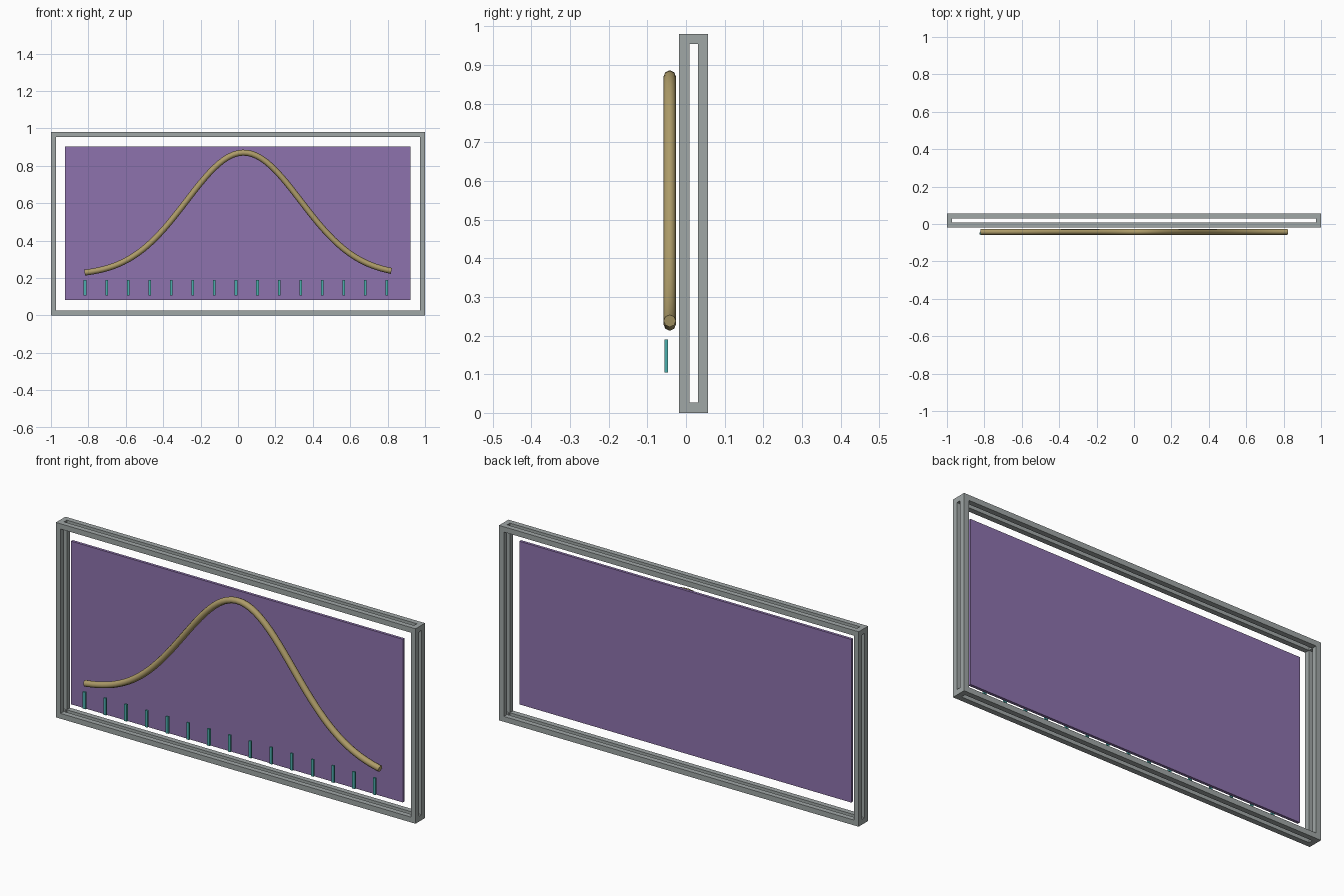
import bpy, bmesh, math
from mathutils import Matrix, Vector

cube = bpy.data.objects.get("Cube")
if cube:
    bpy.data.objects.remove(cube, do_unlink=True)


def material(name, rgb):
    m = bpy.data.materials.new(name)
    m.use_nodes = True
    m.diffuse_color = (*rgb, 1)
    m.node_tree.nodes["Principled BSDF"].inputs["Base Color"].default_value = (*rgb, 1)
    return m


GREY = material("frame grey", (0.35, 0.385, 0.38))
PURPLE = material("panel purple", (0.27, 0.17, 0.42))
GOLD = material("curve gold", (0.42, 0.33, 0.14))
TEAL = material("tick teal", (0.07, 0.42, 0.41))


def boxes(name, mat, bounds):
    """One object made of boxes, each given by its low and high corner."""
    bm = bmesh.new()
    for lo, hi in bounds:
        lo, hi = Vector(lo), Vector(hi)
        place = Matrix.Translation((lo + hi) / 2) @ Matrix.Diagonal((*(hi - lo), 1))
        bmesh.ops.create_cube(bm, size=1, matrix=place)
    mesh = bpy.data.meshes.new(name)
    bm.to_mesh(mesh)
    bm.free()
    mesh.materials.append(mat)
    obj = bpy.data.objects.new(name, mesh)
    bpy.context.collection.objects.link(obj)
    return obj


# Open box frame: square bars along all twelve edges
LOW, HIGH, T = Vector((-1, -0.018, 0)), Vector((1, 0.057, 0.98)), 0.0265
bars = []
for axis in range(3):
    others = [a for a in range(3) if a != axis]
    for side_a in (0, 1):
        for side_b in (0, 1):
            lo, hi = LOW.copy(), HIGH.copy()
            for a, side in zip(others, (side_a, side_b)):
                if side:
                    lo[a] = HIGH[a] - T
                else:
                    hi[a] = LOW[a] + T
            if axis != 0:  # upright and depth bars fit between the long ones
                lo[axis] += T
                hi[axis] -= T
            bars.append((lo, hi))
boxes("frame", GREY, bars)

# Thin back panel
boxes("panel", PURPLE, [((-0.924, -0.007, 0.082), (0.922, 0.007, 0.902))])

# Row of tick marks
for i in range(15):
    x = -0.818 + i * 0.1153
    boxes(f"tick_{i + 1}", TEAL, [((x - 0.007, -0.055, 0.105), (x + 0.007, -0.046, 0.19))])

# Bell-shaped tube
curve = bpy.data.curves.new("bell_curve", "CURVE")
curve.dimensions = "3D"
curve.bevel_depth = 0.016
curve.bevel_resolution = 2
curve.use_fill_caps = True
STEPS = 64
spline = curve.splines.new("POLY")
spline.points.add(STEPS)
for i, p in enumerate(spline.points):
    x = -0.82 + 1.64 * i / STEPS
    z = 0.215 + 0.655 * math.exp(-((x - 0.03) / 0.305) ** 2 / 2)
    p.co = (x, -0.042, z, 1)
curve.materials.append(GOLD)
bell = bpy.data.objects.new("bell_curve", curve)
bpy.context.collection.objects.link(bell)
bpy.ops.object.select_all(action="DESELECT")
bell.select_set(True)
bpy.context.view_layer.objects.active = bell
bpy.ops.object.convert(target="MESH")
bpy.ops.object.shade_smooth_by_angle(angle=math.radians(50))
